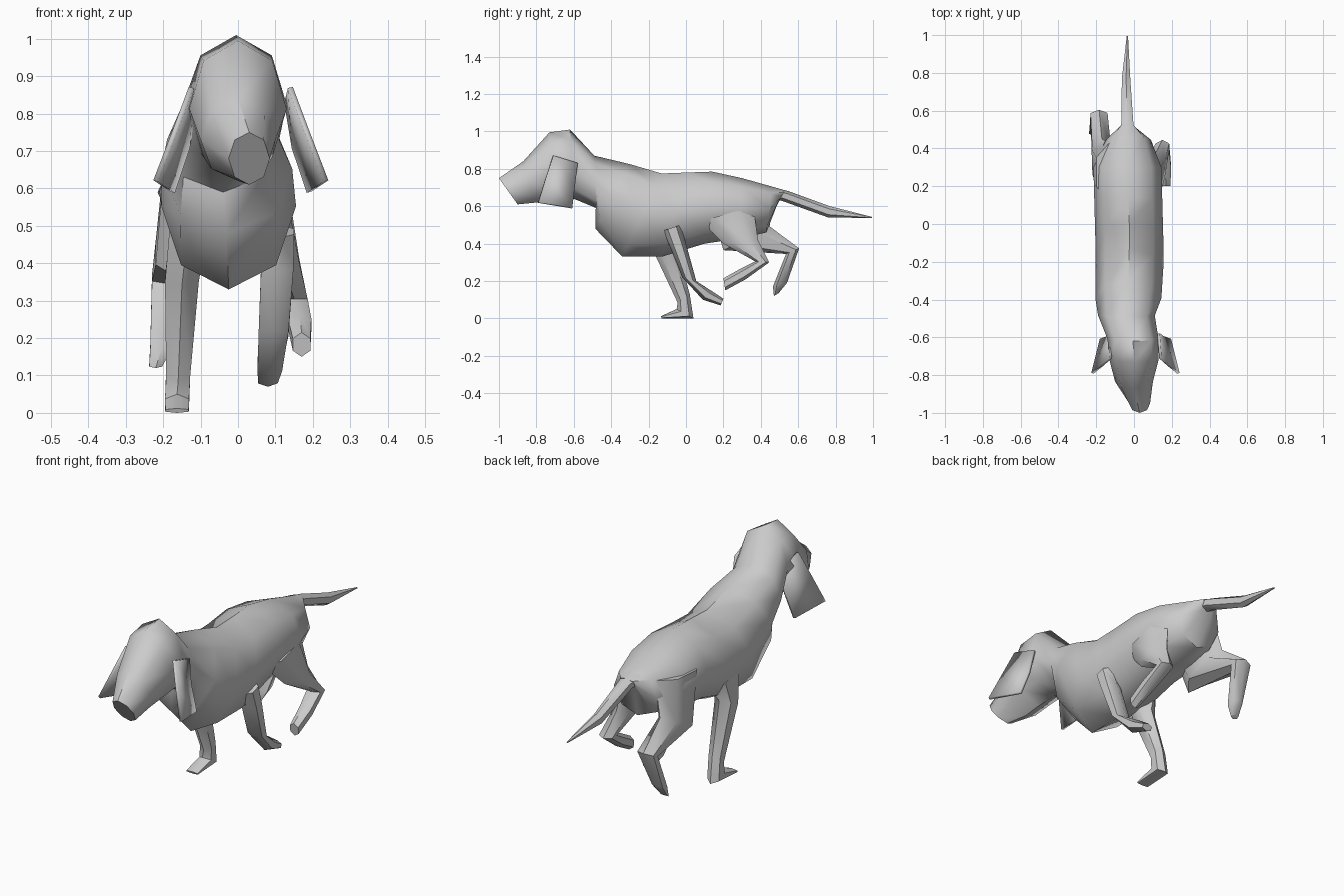
import bpy, bmesh, math

def finish(bm, name, angle=50):
    bmesh.ops.recalc_face_normals(bm, faces=bm.faces)
    me = bpy.data.meshes.new(name)
    bm.to_mesh(me)
    bm.free()
    ob = bpy.data.objects.new(name, me)
    bpy.context.collection.objects.link(ob)
    bpy.ops.object.select_all(action='DESELECT')
    ob.select_set(True)
    bpy.context.view_layer.objects.active = ob
    bpy.ops.object.shade_smooth_by_angle(angle=math.radians(angle))
    return ob

def loft(name, rings, sides=8):
    """Each ring: y,z of one edge, y,z of opposite edge, centre x, half width."""
    bm = bmesh.new()
    loops = []
    for ya, za, yb, zb, cx, w in rings:
        loop = []
        for i in range(sides):
            a = 2 * math.pi * i / sides
            c = (1 + math.cos(a)) / 2
            loop.append(bm.verts.new((cx + w * math.sin(a),
                                      yb + (ya - yb) * c, zb + (za - zb) * c)))
        loops.append(loop)
    for p, q in zip(loops, loops[1:]):
        for i in range(sides):
            j = (i + 1) % sides
            bm.faces.new((p[i], p[j], q[j], q[i]))
    bm.faces.new(loops[0])
    bm.faces.new(loops[-1])
    return finish(bm, name)

# Head, neck and trunk
loft("body", [
    (-1.0, .75, -.90, .61, .03, .055),
    (-.87, .84, -.80, .62, .0, .10),
    (-.73, .995, -.71, .63, .0, .13),
    (-.62, 1.01, -.60, .64, -.005, .135),
    (-.49, .87, -.48, .59, -.04, .15),
    (-.30, .825, -.485, .48, -.03, .175),
    (-.13, .775, -.34, .33, -.025, .18),
    (.0, .78, -.13, .33, -.025, .18),
    (.14, .785, .10, .40, -.03, .18),
    (.30, .75, .30, .43, -.035, .18),
    (.46, .705, .43, .46, -.03, .12),
    (.53, .685, .49, .62, -.035, .045)])

# Tail
loft("tail", [
    (.47, .70, .46, .63, -.035, .05),
    (.55, .68, .51, .63, -.035, .036),
    (.77, .60, .76, .54, -.042, .026),
    (.995, .543, .995, .537, -.035, .004)], 6)

# Front legs: one planted, one lifted
loft("planted_front_leg", [
    (-.22, .52, .0, .46, -.13, .06),
    (-.165, .34, -.05, .38, -.15, .052),
    (-.045, .085, .02, .13, -.16, .037),
    (-.05, .05, .04, .0, -.163, .037),
    (-.135, .012, -.13, .0, -.163, .036)], 6)
loft("lifted_front_leg", [
    (-.12, .47, -.03, .50, .12, .035),
    (-.085, .38, .0, .40, .105, .05),
    (-.02, .22, .055, .20, .095, .046),
    (.09, .10, .14, .145, .085, .038),
    (.185, .07, .2, .105, .08, .03)], 6)

# Hind legs, both folded back
loft("right_hind_leg", [
    (.08, .52, .36, .60, .09, .055),
    (.20, .40, .385, .42, .12, .05),
    (.37, .305, .445, .30, .15, .042),
    (.29, .265, .32, .21, .165, .036),
    (.20, .215, .21, .15, .17, .027)], 6)
loft("left_hind_leg", [
    (.12, .64, .43, .66, -.13, .08),
    (.20, .365, .45, .49, -.17, .058),
    (.535, .345, .605, .375, -.185, .052),
    (.465, .17, .54, .19, -.205, .034),
    (.47, .12, .495, .135, -.22, .02)], 6)

# Hanging ears: thin flaps bent at mid-height
def ear(name, side, shift):
    bm = bmesh.new()
    rows = [((.14, -.71, .87), (.13, -.58, .83)),
            ((.185, -.75, .75), (.15, -.595, .71)),
            ((.235, -.79, .62), (.19, -.61, .59))]
    vs = [[bm.verts.new((side * (x - shift), y, z)) for x, y, z in r] for r in rows]
    for p, q in zip(vs, vs[1:]):
        bm.faces.new((p[0], p[1], q[1], q[0]))
    ob = finish(bm, name)
    mod = ob.modifiers.new("thickness", 'SOLIDIFY')
    mod.thickness = .014
    mod.offset = 0

ear("right_ear", 1, 0)
ear("left_ear", -1, .015)
